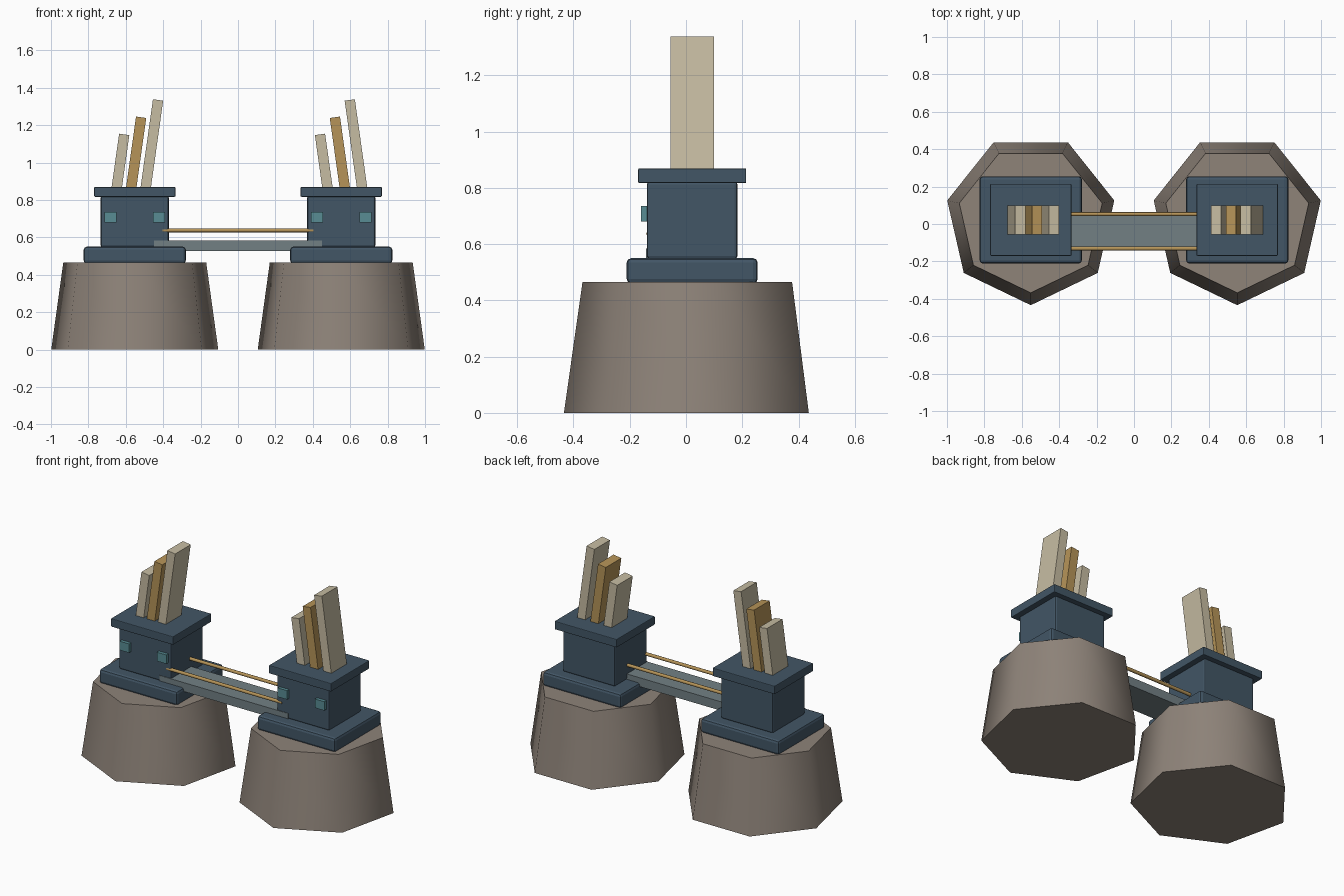
import bpy
import math

cube = bpy.data.objects.get("Cube")
if cube:
    bpy.data.objects.remove(cube, do_unlink=True)


def material(name, srgb):
    lin = [((c / 255 + 0.055) / 1.055) ** 2.4 for c in srgb]
    m = bpy.data.materials.new(name)
    m.use_nodes = True
    m.diffuse_color = (*lin, 1)
    m.node_tree.nodes["Principled BSDF"].inputs["Base Color"].default_value = (*lin, 1)
    return m


STONE = material("brown stone", (142, 131, 121))
NAVY = material("slate blue", (66, 86, 102))
CREAM = material("pale parchment", (198, 188, 162))
GOLD = material("ochre", (182, 148, 88))
TEAL = material("teal glass", (88, 140, 148))
GREY = material("grey plank", (114, 128, 132))


def finish(obj, name, mat, bevel=0.0, segments=2):
    obj.name = name
    obj.data.materials.append(mat)
    if bevel:
        mod = obj.modifiers.new("soft edges", "BEVEL")
        mod.width = bevel
        mod.segments = segments
    return obj


def box(name, centre, size, mat, bevel=0.0, tilt=0.0):
    bpy.ops.mesh.primitive_cube_add(size=1, location=centre, rotation=(0, tilt, 0))
    obj = bpy.context.object
    obj.scale = size
    bpy.ops.object.transform_apply(location=False, rotation=False, scale=True)
    return finish(obj, name, mat, bevel)


MID_Y = 0.022
TILT = math.radians(8)

for side, sx in (("right", -1), ("left", 1)):
    cx = 0.552 * sx

    # Seven-sided tapered rock footing, one corner toward the front
    bpy.ops.mesh.primitive_cone_add(vertices=7, radius1=0.458, radius2=0.392,
                                    depth=0.465, location=(cx, 0.024, 0.2325))
    rock = bpy.context.object
    rock.rotation_euler.z = math.pi
    finish(rock, f"{side}_rock", STONE)
    bpy.ops.object.shade_smooth_by_angle(angle=math.radians(60))

    # Stacked tower blocks
    box(f"{side}_plinth", (cx, MID_Y, 0.505), (0.546, 0.466, 0.09), NAVY, 0.016)
    box(f"{side}_tower", (cx, MID_Y, 0.685), (0.364, 0.322, 0.274), NAVY, 0.01)
    box(f"{side}_cap", (cx, MID_Y, 0.843), (0.434, 0.384, 0.052), NAVY, 0.004)

    # Front windows
    for label, dx in (("outer", 0.13 * sx), ("inner", -0.13 * sx)):
        box(f"{side}_{label}_window", (cx + dx, -0.148, 0.708),
            (0.066, 0.024, 0.056), TEAL)

    # Leaning slabs, rising toward +x on both towers
    for i, (label, top, mat) in enumerate((("short", 1.155, CREAM),
                                           ("middle", 1.247, GOLD),
                                           ("tall", 1.34, CREAM))):
        low = 0.85
        mid = (low + top) / 2
        foot = cx + (i - 1) * 0.0835 + 0.012 * sx
        lean = -sx * math.tan(TILT) * (mid - 1.0)
        if sx > 0:
            foot -= 0.012 - (i - 1) * 0.009
        else:
            foot += 0.012 - (i - 1) * 0.006
        box(f"{side}_{label}_slab", (foot + lean, MID_Y, mid),
            (0.055, 0.155, top - low - 0.006), mat, tilt=-sx * TILT)

# Bridge plank and its two handrails
box("bridge_plank", (0, -0.04, 0.556), (0.9, 0.204, 0.056), GREY)
for name, y in (("front_rail", -0.131), ("back_rail", 0.053)):
    bpy.ops.mesh.primitive_cylinder_add(vertices=8, radius=0.0105, depth=0.806,
                                        location=(0, y, 0.637),
                                        rotation=(0, math.pi / 2, 0))
    finish(bpy.context.object, name, GOLD)
    bpy.ops.object.shade_smooth_by_angle(angle=math.radians(50))
